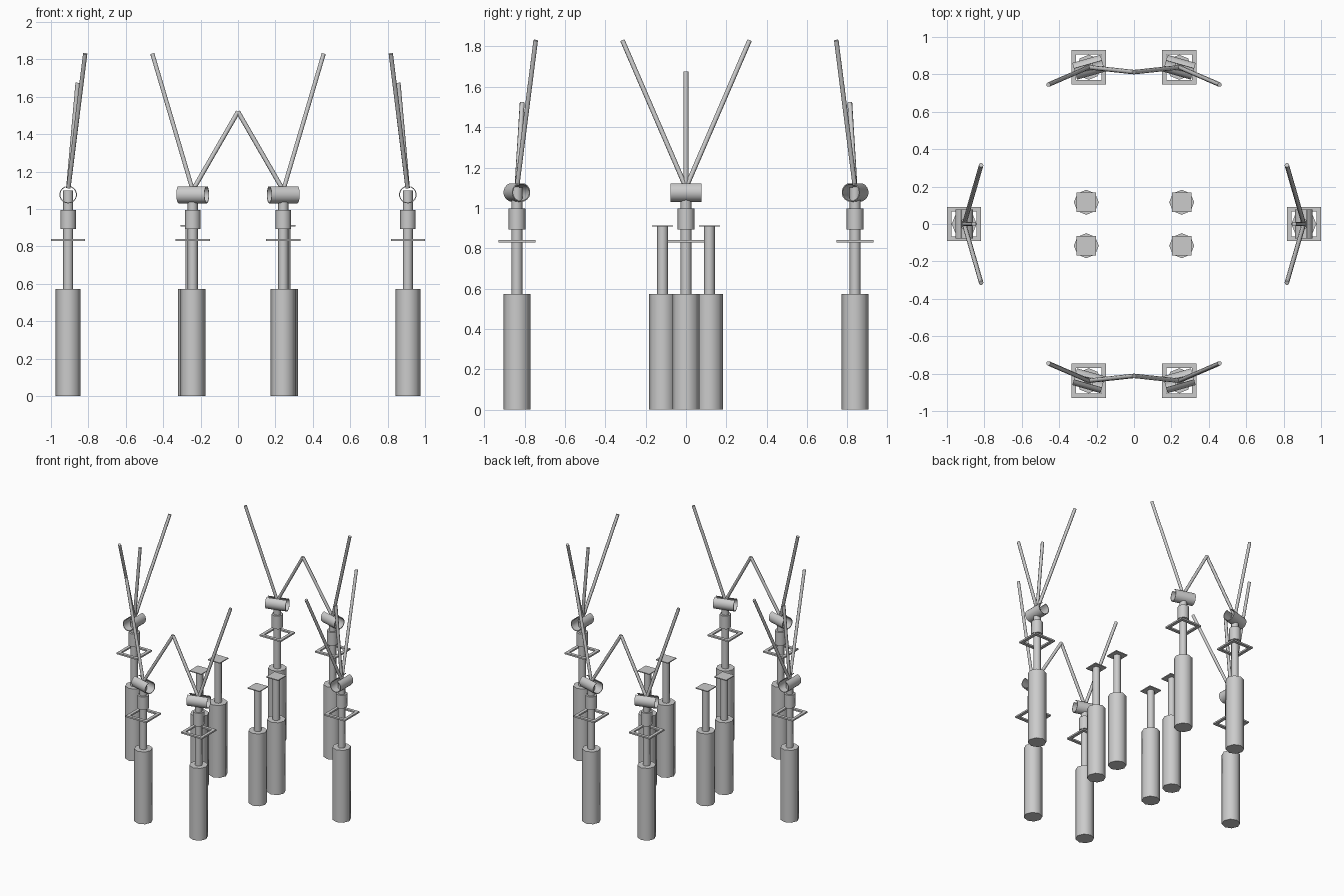
import bpy, bmesh, math
from mathutils import Vector, Matrix

if "Cube" in bpy.data.objects:
    bpy.data.objects.remove(bpy.data.objects["Cube"])


def finish(name, bm, smooth=True):
    bmesh.ops.recalc_face_normals(bm, faces=bm.faces)
    me = bpy.data.meshes.new(name)
    bm.to_mesh(me)
    bm.free()
    ob = bpy.data.objects.new(name, me)
    bpy.context.collection.objects.link(ob)
    if smooth:
        bpy.ops.object.select_all(action='DESELECT')
        ob.select_set(True)
        bpy.context.view_layer.objects.active = ob
        bpy.ops.object.shade_smooth_by_angle(angle=math.radians(50))
    return ob


def rod(name, a, b, r, sides=8):
    a, b = Vector(a), Vector(b)
    d = b - a
    m = Matrix.Translation((a + b) / 2) @ d.to_track_quat('Z', 'Y').to_matrix().to_4x4()
    bm = bmesh.new()
    bmesh.ops.create_cone(bm, cap_ends=True, segments=sides, radius1=r, radius2=r,
                          depth=d.length, matrix=m)
    return finish(name, bm)


def square_frame(name, x, y, z0, z1, outer, inner):
    bm = bmesh.new()
    rings = []
    for h, z in ((outer, z0), (outer, z1), (inner, z1), (inner, z0)):
        rings.append([bm.verts.new((x + sx * h, y + sy * h, z))
                      for sx, sy in ((-1, -1), (1, -1), (1, 1), (-1, 1))])
    for k in range(4):
        p, q = rings[k], rings[(k + 1) % 4]
        for i in range(4):
            j = (i + 1) % 4
            bm.faces.new((p[i], p[j], q[j], q[i]))
    return finish(name, bm, False)


def open_tube(name, x, y, z, r, wall, length, angle, gap, n=16):
    # curled sheet, split along its top, lying along local x
    bm = bmesh.new()
    rows = []
    for i in range(n + 1):
        t = math.pi / 2 + gap + (2 * math.pi - 2 * gap) * i / n
        rows.append([bm.verts.new((s * length / 2, q * math.cos(t), q * math.sin(t)))
                     for q, s in ((r, -1), (r, 1), (r - wall, 1), (r - wall, -1))])
    for a, b in zip(rows, rows[1:]):
        for k in range(4):
            bm.faces.new((a[k], a[(k + 1) % 4], b[(k + 1) % 4], b[k]))
    bm.faces.new(rows[0])
    bm.faces.new(rows[-1])
    bm.transform(Matrix.Translation((x, y, z)) @ Matrix.Rotation(angle, 4, 'Z'))
    return finish(name, bm)


def outer_post(x, y, angle, tips):
    rod("post_base", (x, y, 0), (x, y, 0.572), 0.067)
    rod("post_pole", (x, y, 0.572), (x, y, 1.10), 0.027)
    rod("post_sleeve", (x, y, 0.892), (x, y, 0.996), 0.042)
    square_frame("post_frame", x, y, 0.829, 0.841, 0.091, 0.067)
    open_tube("post_tube", x, y, 1.077, 0.047, 0.005, 0.156, angle, math.radians(20))
    for t in tips:
        foot = Vector((x, y, 1.10)) + 0.02 * (Vector(t) - Vector((x, y, 1.10)))
        rod("roof_rod", foot, t, 0.012)


# six outer posts with roof rods
for s in (-1, 1):
    outer_post(s * 0.908, 0, math.pi / 2,
               [(s * 0.817, 0.315, 1.83), (s * 0.817, -0.315, 1.83), (s * 0.857, 0, 1.675)])
    for u in (-1, 1):
        outer_post(s * 0.242, u * 0.838, -s * u * math.radians(16),
                   [(s * 0.458, u * 0.745, 1.83), (0, u * 0.812, 1.52)])

# four inner posts with square tops
for s in (-1, 1):
    for u in (-1, 1):
        x, y = s * 0.255, u * 0.116
        rod("inner_base", (x, y, 0), (x, y, 0.572), 0.067)
        rod("inner_pole", (x, y, 0.572), (x, y, 0.91), 0.027)
        bm = bmesh.new()
        bmesh.ops.create_cube(bm, size=1, matrix=Matrix.Translation((x, y, 0.91))
                              @ Matrix.Diagonal((0.105, 0.105, 0.007, 1)))
        finish("inner_plate", bm, False)
